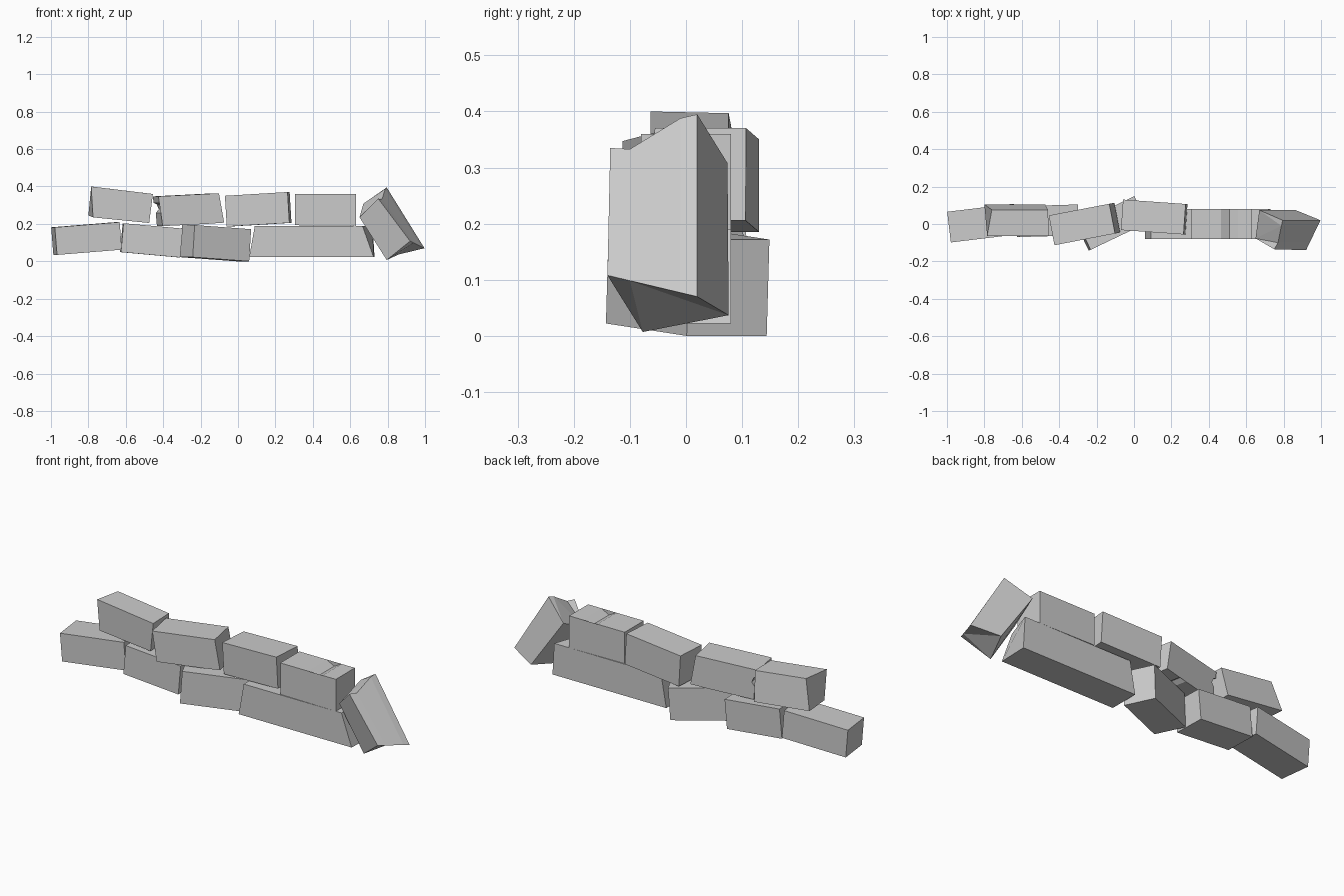
import bpy, bmesh
from mathutils import Vector


def loft(name, ring_a, ring_b, loc=(0, 0, 0), rot=(0, 0, 0)):
    """Solid between two matching rings of 3D points, flat faced."""
    bm = bmesh.new()
    a = [bm.verts.new(p) for p in ring_a]
    b = [bm.verts.new(p) for p in ring_b]
    n = len(a)
    ends = [bm.faces.new(a), bm.faces.new(b[::-1])]
    for i in range(n):
        j = (i + 1) % n
        bm.faces.new((a[j], a[i], b[i], b[j]))
    bmesh.ops.triangulate(bm, faces=ends)
    bmesh.ops.recalc_face_normals(bm, faces=bm.faces[:])
    me = bpy.data.meshes.new(name)
    bm.to_mesh(me)
    bm.free()
    ob = bpy.data.objects.new(name, me)
    bpy.context.collection.objects.link(ob)
    ob.location = loc
    ob.rotation_euler = rot
    return ob


def stone(name, profile, depth, loc, rot=(0, 0, 0), back=None):
    """Front profile (x, z) carried through the given depth."""
    d = depth / 2
    return loft(name, [(x, -d, z) for x, z in profile],
                [(x, d, z) for x, z in (back or profile)], loc, rot)


def rect(length, height):
    l, h = length / 2, height / 2
    return [(-l, h), (l, h), (l, -h), (-l, -h)]


# Lower course: three loose stones and a long one with a slanted end
stone("lower_stone_1", rect(0.35, 0.148), 0.165, (-0.81, 0.005, 0.122), (0, -0.08, 0.12))
stone("lower_stone_2", rect(0.318, 0.155), 0.165, (-0.463, 0.017, 0.112), (0, 0.09, 0.03))
stone("lower_stone_3", rect(0.335, 0.172), 0.158, (-0.12, 0.003, 0.097), (0, 0.066, 0.445))
stone("lower_long_stone",
      [(0.09, 0.19), (0.665, 0.19), (0.725, 0.022), (0.06, 0.022)], 0.16, (0, 0, 0),
      back=[(0.09, 0.19), (0.72, 0.19), (0.73, 0.022), (0.06, 0.022)])

# Upper course: tapered stone, chipped stone, plain stone, notched stone
loft("upper_stone_1",
     [(-0.785, -0.063, 0.4), (-0.455, -0.063, 0.36), (-0.475, -0.057, 0.205), (-0.775, -0.057, 0.235)],
     [(-0.76, 0.076, 0.397), (-0.46, 0.076, 0.36), (-0.475, 0.105, 0.208), (-0.8, 0.105, 0.245)])
stone("upper_stone_2_chipped",
      [(-0.175, 0.08), (0.155, 0.08), (0.175, -0.078), (0.085, -0.08), (0.065, -0.066),
       (0.04, -0.08), (-0.16, -0.08), (-0.163, -0.01), (-0.145, 0.01), (-0.15, 0.035), (-0.172, 0.045)],
      0.162, (-0.265, 0, 0.276), (0, -0.05, 0.19))
stone("upper_stone_3", rect(0.336, 0.165), 0.163, (0.108, 0.037, 0.278), (0, -0.06, -0.07))
stone("upper_stone_4_notched",
      [(0.305, 0.36), (0.465, 0.36), (0.51, 0.336), (0.555, 0.36), (0.632, 0.36),
       (0.632, 0.19), (0.305, 0.193)], 0.16, (0, 0, 0))

# Fallen stone leaning against the end, with a worn top edge
p1, p2 = Vector((0.92, -0.14, 0.108)), Vector((0.997, 0.02, 0.07))
loft("leaning_stone",
     [p1, p1.lerp(p2, 0.25), p1.lerp(p2, 0.81), p2, (0.86, 0.076, 0.037), (0.795, -0.077, 0.007)],
     [(0.75, -0.135, 0.335), (0.77, -0.1, 0.333), (0.788, -0.01, 0.388), (0.795, 0.02, 0.395),
      (0.67, 0.074, 0.308), (0.65, -0.077, 0.235)])
